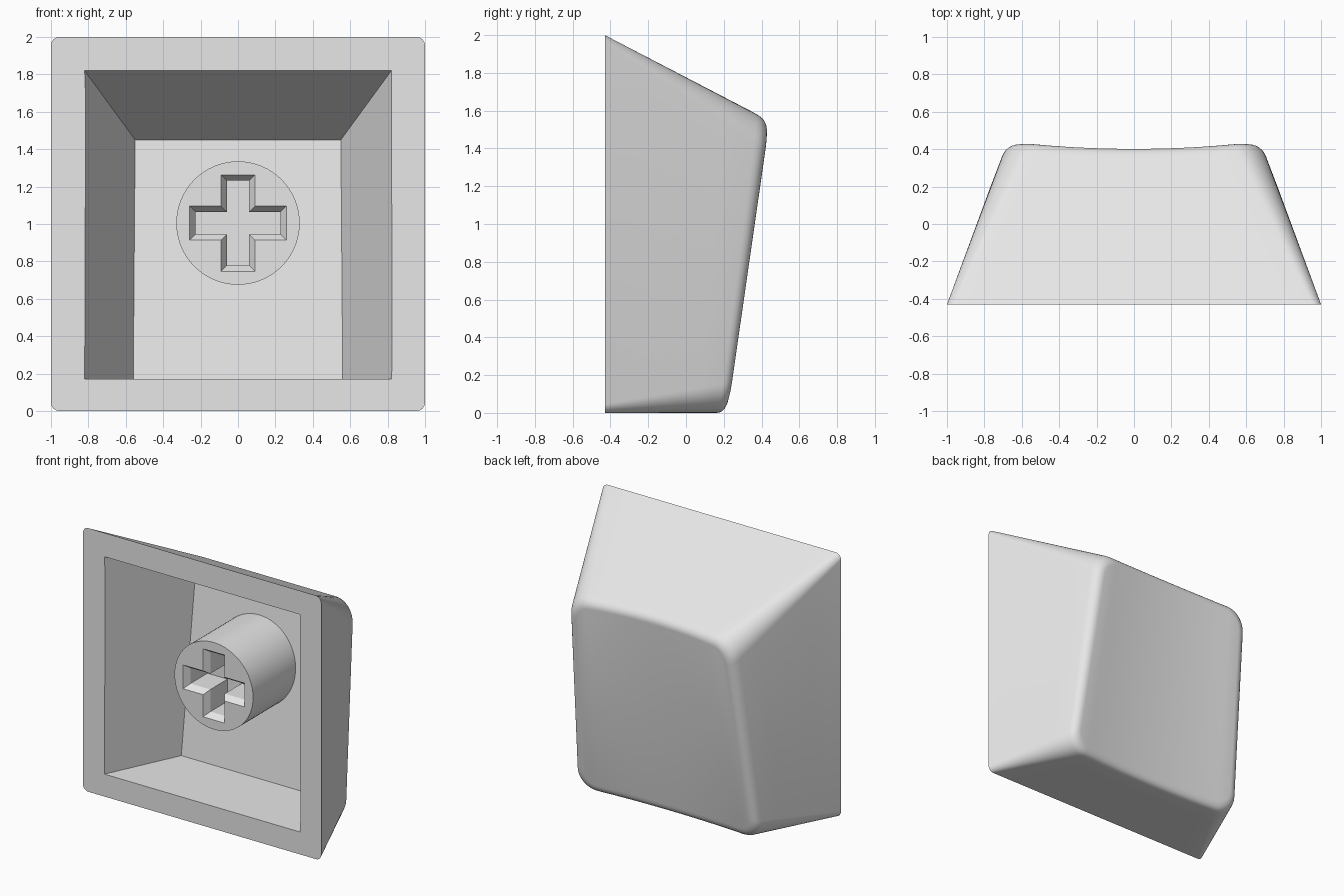
import bpy, bmesh, math
from mathutils import Vector

if "Cube" in bpy.data.objects:
    bpy.data.objects.remove(bpy.data.objects["Cube"], do_unlink=True)

grey = bpy.data.materials.new("light_grey_plastic")
grey.use_nodes = True
grey.diffuse_color = (0.8, 0.8, 0.8, 1)
grey.node_tree.nodes["Principled BSDF"].inputs["Base Color"].default_value = (0.8, 0.8, 0.8, 1)

BASE_Y = -0.43
ARC, EDGE = 8, 14


def loft(name, rings, strip_cap=False):
    """Skin equal-length rings into a closed solid; strip_cap fills the end with bands."""
    bm = bmesh.new()
    loops = [[bm.verts.new(p) for p in ring] for ring in rings]
    n = len(rings[0])
    for a, b in zip(loops, loops[1:]):
        for i in range(n):
            j = (i + 1) % n
            bm.faces.new((a[i], a[j], b[j], b[i]))
    bm.faces.new(loops[0])
    end = loops[-1]
    if strip_cap:
        for i in range(n // 2 - 1):
            bm.faces.new((end[i], end[i + 1], end[n - 2 - i], end[n - 1 - i]))
    else:
        bm.faces.new(end)
    bmesh.ops.recalc_face_normals(bm, faces=bm.faces)
    mesh = bpy.data.meshes.new(name)
    bm.to_mesh(mesh)
    bm.free()
    mesh.materials.append(grey)
    obj = bpy.data.objects.new(name, mesh)
    bpy.context.collection.objects.link(obj)
    return obj


def cut(target, cutter):
    mod = target.modifiers.new("cut", "BOOLEAN")
    mod.operation = "DIFFERENCE"
    mod.solver = "EXACT"
    mod.object = cutter
    bpy.ops.object.select_all(action="DESELECT")
    bpy.context.view_layer.objects.active = target
    target.select_set(True)
    bpy.ops.object.modifier_apply(modifier=mod.name)
    bpy.data.objects.remove(cutter, do_unlink=True)
    bpy.ops.object.shade_smooth_by_angle(angle=math.radians(28))


def outline(low_w, high_w, z0, z1, r):
    """Rounded trapezoid in x and z, returned with x also as a fraction of the width."""
    h = z1 - z0
    left = []
    for k in range(ARC + 1):
        a = math.pi + math.pi / 2 * k / ARC
        left.append((-low_w + r + r * math.cos(a), r + r * math.sin(a)))
    span = low_w - r
    edge = [(-span + 2 * span * k / EDGE, 0) for k in range(1, EDGE)]
    bottom = left + edge + [(-x, z) for x, z in reversed(left)]
    ring = bottom + [(x, h - z) for x, z in reversed(bottom)]
    taper = high_w / low_w - 1
    return [(x * (1 + taper * z / h), z0 + z, x / low_w) for x, z in ring]


def dished(points, height):
    """Place an outline on the sloping, scooped touch surface."""
    out = []
    for x, z, f in points:
        dip = 0.037 * (1 - f * f)
        z += 0.52 * dip * z / height
        out.append(Vector((x, 0.22 + 0.144 * z - dip, z)))
    return out


# Outer shell: tapering walls, rounded top edge, scooped top
HEIGHT = 1.545
base = [Vector((x, BASE_Y, z)) for x, z, f in outline(1, 1, 0, 2, 0.045)]
rim = dished(outline(0.76, 0.675, 0, HEIGHT, 0.16), HEIGHT)
inner = dished(outline(0.705, 0.62, 0.06, HEIGHT - 0.05, 0.11), HEIGHT)


def blend(a, b, t):
    return [p.lerp(q, t) for p, q in zip(a, b)]


rings = [blend(base, rim, t) for t in (0, 0.25, 0.5, 0.75)]
shoulder = blend(base, rim, 0.93)
for k in range(7):
    t = k / 6
    rings.append(blend(blend(shoulder, rim, t), blend(rim, inner, t), t))
shell = loft("cap_shell", rings, strip_cap=True)

# Hollow inside with a sloping floor
mouth = [Vector((x, BASE_Y, z)) for x, z in ((-0.82, 0.17), (0.82, 0.17), (0.82, 1.82), (-0.82, 1.82))]
floor = [Vector(p) for p in ((-0.56, 0.12, 0.17), (0.56, 0.12, 0.17), (0.55, 0.27, 1.45), (-0.55, 0.27, 1.45))]
cavity = loft("cavity_cutter", [blend(mouth, floor, -0.1), floor])
cut(shell, cavity)

# Round mounting stem
STEM_Z, STEM_FRONT = 1.005, -0.29


def circle(y, r, n=64):
    return [Vector((r * math.cos(2 * math.pi * k / n), y, STEM_Z + r * math.sin(2 * math.pi * k / n)))
            for k in range(n)]


stem = loft("mounting_stem", [circle(STEM_FRONT, 0.33), circle(0.262, 0.33)])


# Cross-shaped socket with a chamfered mouth
def cross(y, arm, half):
    quarter = [(arm, -half), (arm, half), (half, half)]
    pts = []
    for x, z in quarter:
        pts.append((x, z))
    ring = []
    for turn in range(4):
        for x, z in pts:
            for _ in range(turn):
                x, z = -z, x
            ring.append(Vector((x, y, STEM_Z + z)))
    return ring


socket = loft("socket_cutter", [cross(STEM_FRONT - 0.03, 0.258, 0.09),
                                cross(STEM_FRONT, 0.258, 0.09),
                                cross(STEM_FRONT + 0.045, 0.228, 0.06),
                                cross(STEM_FRONT + 0.25, 0.228, 0.06)])
cut(stem, socket)
